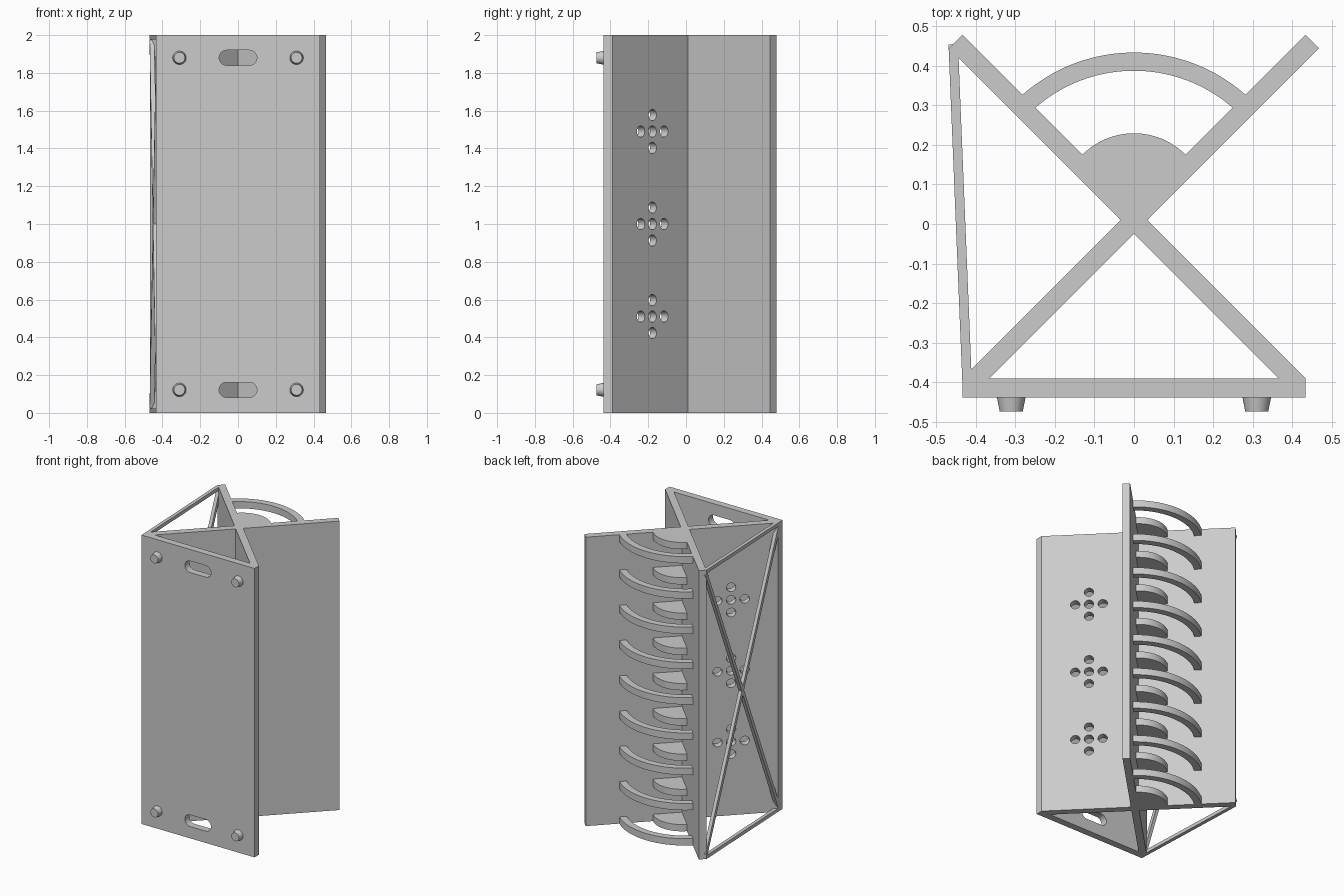
import bpy, bmesh, math
from mathutils import Matrix, Vector

if "Cube" in bpy.data.objects:
    bpy.data.objects.remove(bpy.data.objects["Cube"], do_unlink=True)

# One plain grey for everything
GREY = (0.6, 0.6, 0.6, 1)
mat = bpy.data.materials.new("plain grey")
mat.use_nodes = True
mat.diffuse_color = GREY
mat.node_tree.nodes["Principled BSDF"].inputs["Base Color"].default_value = GREY

HEIGHT = 2.0
NOTCH = 0.045      # y where the two rear wall faces meet
SHELF = 0.047      # thickness of each rear shelf
LEVELS = 9


def finish(name, bm):
    bmesh.ops.recalc_face_normals(bm, faces=bm.faces)
    mesh = bpy.data.meshes.new(name)
    bm.to_mesh(mesh)
    bm.free()
    obj = bpy.data.objects.new(name, mesh)
    bpy.context.collection.objects.link(obj)
    mesh.materials.append(mat)
    return obj


def activate(obj):
    bpy.ops.object.select_all(action="DESELECT")
    obj.select_set(True)
    bpy.context.view_layer.objects.active = obj


def smooth(obj):
    activate(obj)
    bpy.ops.object.shade_smooth_by_angle(angle=math.radians(30))


def add_prism(bm, points, low, high, matrix=Matrix()):
    """Extrude a flat outline from low to high along local z."""
    face = bm.faces.new([bm.verts.new(matrix @ Vector((x, y, low))) for x, y in points])
    out = bmesh.ops.extrude_face_region(bm, geom=[face])
    verts = [v for v in out["geom"] if isinstance(v, bmesh.types.BMVert)]
    shift = matrix.to_3x3() @ Vector((0, 0, high - low))
    bmesh.ops.translate(bm, verts=verts, vec=shift)


def prism(name, points, low, high):
    bm = bmesh.new()
    add_prism(bm, points, low, high)
    return finish(name, bm)


def cut(obj, bm):
    cutter = finish("cutter", bm)
    cutter.hide_render = True
    mod = obj.modifiers.new("holes", "BOOLEAN")
    mod.operation = "DIFFERENCE"
    mod.solver = "EXACT"
    mod.object = cutter
    activate(obj)
    bpy.ops.object.modifier_apply(modifier=mod.name)
    bpy.data.objects.remove(cutter, do_unlink=True)
    smooth(obj)


def rear_arc(cy, r, steps=40):
    """Arc between the two rear wall faces, right to left."""
    d = NOTCH - cy
    x = (math.sqrt(2 * r * r - d * d) - d) / 2
    start = math.atan2(x + d, x)
    sweep = math.pi - 2 * start
    return [(r * math.cos(start + sweep * i / steps),
             cy + r * math.sin(start + sweep * i / steps)) for i in range(steps + 1)]


# Crossing walls
half = [(0.433, 0.478), (0.467, 0.444), (0.034, 0.01), (0.433, -0.39), (0.365, -0.39)]
outline = [(0, NOTCH)] + half + [(0, -0.025)] + [(-x, y) for x, y in reversed(half)]
walls = prism("crossing_walls", outline, 0, HEIGHT)

# Groups of five round holes in the two front arms
bm = bmesh.new()
for side in (1, -1):
    along = Vector((side, -1, 0)).normalized()
    axis = Vector((side, 1, 0))
    turn = axis.to_track_quat("Z", "Y").to_matrix().to_4x4()
    for z in (0.51, 1.0, 1.49):
        for a, b in ((0, 0), (1, 0), (-1, 0), (0, 1), (0, -1)):
            centre = Vector((side * 0.204, -0.195, z + b * 0.087)) + along * a * 0.087
            bmesh.ops.create_cone(bm, cap_ends=True, segments=24, radius1=0.03, radius2=0.03,
                                  depth=0.1, matrix=Matrix.Translation(centre) @ turn)
cut(walls, bm)

# Front plate with two slots
plate = prism("front_plate", [(-0.433, -0.438), (0.433, -0.438), (0.433, -0.39), (-0.433, -0.39)],
              0, HEIGHT)
bm = bmesh.new()
capsule = []
for i in range(34):
    end = 1 if i < 17 else -1
    angle = -math.pi / 2 + math.pi * (i if i < 17 else i - 1) / 16
    capsule.append((end * 0.06 + 0.04 * math.cos(angle), 0.04 * math.sin(angle)))
for z in (0.122, 1.88):
    place = Matrix.Translation((0, -0.414, z)) @ Matrix.Rotation(math.pi / 2, 4, "X")
    add_prism(bm, capsule, -0.05, 0.05, place)
cut(plate, bm)

# Tapered feet on the front plate
for x in (-0.31, 0.31):
    for z in (0.122, 1.88):
        bm = bmesh.new()
        place = Matrix.Translation((x, -0.456, z)) @ Matrix.Rotation(math.pi / 2, 4, "X")
        bmesh.ops.create_cone(bm, cap_ends=True, segments=32, radius1=0.036, radius2=0.029,
                              depth=0.036, matrix=place)
        smooth(finish("foot", bm))

# Rear shelves and curved rails
for i in range(LEVELS):
    low = i * (HEIGHT - SHELF) / (LEVELS - 1)
    smooth(prism("rear_shelf", rear_arc(NOTCH, 0.184) + [(0, NOTCH)], low, low + SHELF))
    ring = rear_arc(0.008, 0.425) + rear_arc(0.008, 0.379)[::-1]
    smooth(prism("curved_rail", ring, low, low + SHELF))

# Side bracing: top and bottom bars with a diagonal cross
BAR = 0.024
front, rear = Vector((-0.4215, -0.4, 0)), Vector((-0.456, 0.443, 0))
run = (rear - front).normalized()
across = run.cross(Vector((0, 0, 1)))
low, high = BAR / 2, HEIGHT - BAR / 2
for name, z0, z1 in (("bottom_brace", low, low), ("top_brace", high, high),
                     ("rising_brace", 0.03, HEIGHT - 0.03), ("falling_brace", HEIGHT - 0.03, 0.03)):
    a, b = front + Vector((0, 0, z0)), rear + Vector((0, 0, z1))
    d = (b - a).normalized()
    turn = Matrix((across, d, across.cross(d))).transposed().to_4x4()
    bm = bmesh.new()
    size = Matrix.Diagonal((BAR, (b - a).length, BAR, 1))
    bmesh.ops.create_cube(bm, size=1, matrix=Matrix.Translation((a + b) / 2) @ turn @ size)
    finish(name, bm)
